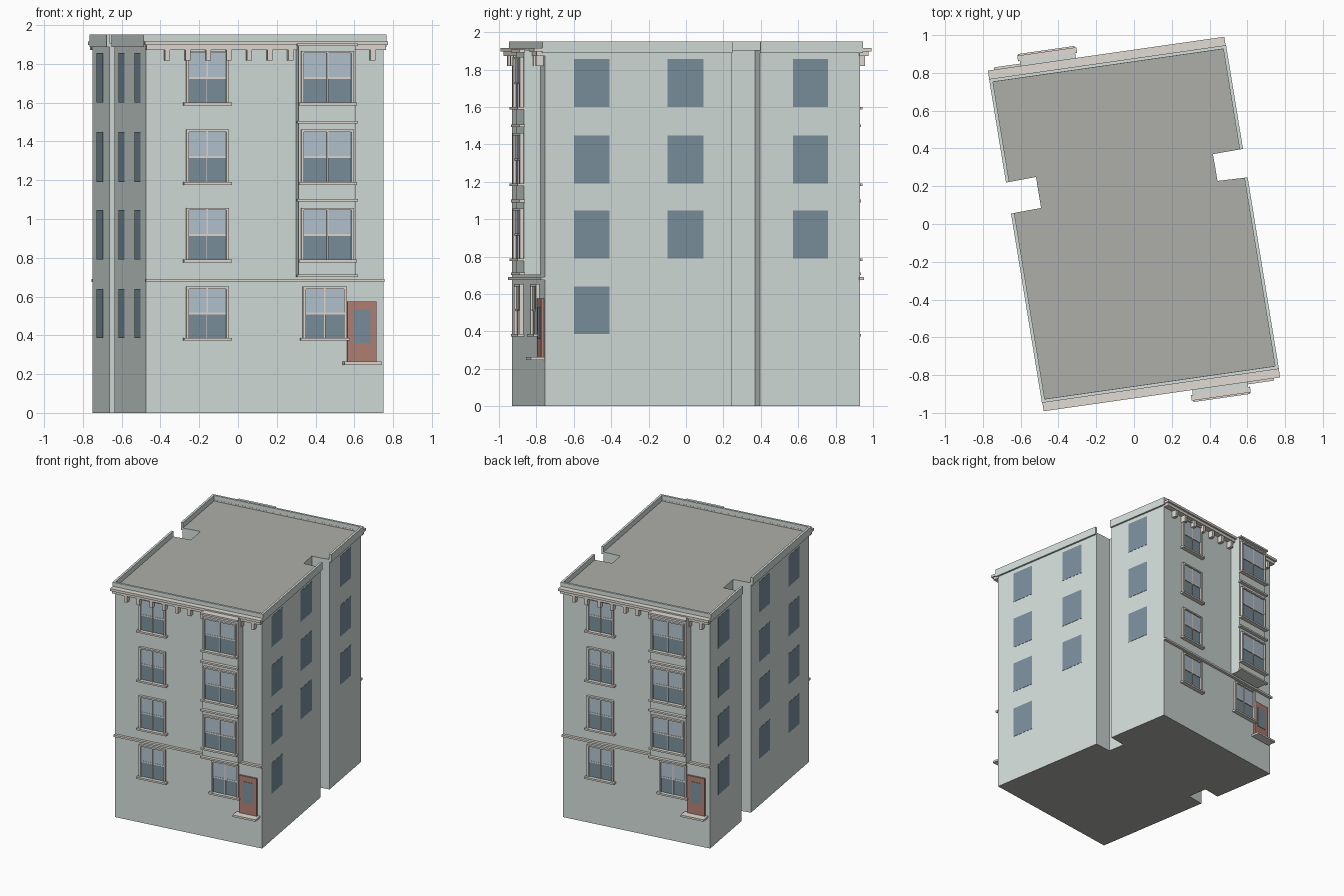
import bpy, bmesh
from mathutils import Vector

if "Cube" in bpy.data.objects:
    bpy.data.objects.remove(bpy.data.objects["Cube"])

def material(name, r, g, b):
    m = bpy.data.materials.new(name)
    m.diffuse_color = (r, g, b, 1)
    m.use_nodes = True
    m.node_tree.nodes["Principled BSDF"].inputs["Base Color"].default_value = m.diffuse_color
    return m

WALL = material("pale_green_wall", 0.66, 0.73, 0.71)
TRIM = material("beige_trim", 0.75, 0.71, 0.65)
ROOF = material("grey_roof", 0.42, 0.42, 0.40)
DARK = material("dark_glass", 0.20, 0.28, 0.34)
PALE = material("pale_glass", 0.46, 0.55, 0.63)
DOOR = material("brown_door", 0.45, 0.22, 0.17)

# Slightly skewed footprint corners
FL, FR = Vector((-0.475, -0.93)), Vector((0.75, -0.755))
BR, BL = -FL, -FR
U = (FR - FL).normalized()
W = (FR - FL).length
SLOPE = (FR.x - BR.x) / (BR.y - FR.y)
parts = {}

def right_at(y):
    return Vector((FR.x - SLOPE * (y - FR.y), y))

def left_at(y):
    return Vector((FL.x - SLOPE * (y - FL.y), y))

def slab(name, mat, p, q, d0, d1, z0, z1):
    """Box along wall line p-q (outside on the right hand), depth d0..d1."""
    bm = parts.setdefault(name, (bmesh.new(), mat))[0]
    t = (q - p).normalized()
    n = Vector((t.y, -t.x))
    ring = [p + n * d0, p + n * d1, q + n * d1, q + n * d0]
    lo = [bm.verts.new((*c, z0)) for c in ring]
    hi = [bm.verts.new((*c, z1)) for c in ring]
    bm.faces.new(lo)
    bm.faces.new(hi)
    for i in range(4):
        j = (i + 1) % 4
        bm.faces.new((lo[i], lo[j], hi[j], hi[i]))

# Main body with a light-well notch on each side
outline = [FL, FR, right_at(0.245), Vector((0.442, 0.228)), Vector((0.418, 0.37)),
           right_at(0.395), BR, BL, left_at(0.222), Vector((-0.519, 0.249)),
           Vector((-0.492, 0.085)), left_at(0.058)]
bm = bmesh.new()
base = bm.faces.new([bm.verts.new((*p, 0)) for p in outline])
top = bmesh.ops.extrude_face_region(bm, geom=[base])["geom"]
bmesh.ops.translate(bm, vec=(0, 0, 1.905), verts=[v for v in top if isinstance(v, bmesh.types.BMVert)])
bmesh.ops.recalc_face_normals(bm, faces=bm.faces)
for f in bm.faces:
    f.material_index = 1 if abs(f.normal.z) > 0.5 else 0
me = bpy.data.meshes.new("main_body")
bm.to_mesh(me)
bm.free()
me.materials.append(WALL)
me.materials.append(ROOF)
bpy.context.collection.objects.link(bpy.data.objects.new("main_body", me))

# Parapet, open at the notches
for p, q, a, b in [(FL, FR, .015, .015), (BR, BL, .015, .015), (FR, right_at(0.245), 0, 0),
                   (right_at(0.395), BR, 0, 0), (BL, left_at(0.222), 0, 0), (left_at(0.058), FL, 0, 0)]:
    t = (q - p).normalized()
    slab("parapet", WALL, p - t * a, q + t * b, -0.003, 0.015, 1.887, 1.95)

# Plain side windows
ROWS = [(0.387, 0.64), (0.79, 1.045), (1.19, 1.448), (1.60, 1.855)]
for col, (a, b) in enumerate([(-0.598, -0.41), (-0.10, 0.094), (0.571, 0.759)]):
    for z0, z1 in (ROWS if col == 0 else ROWS[1:]):
        slab("right_windows", DARK, right_at(a), right_at(b), -0.004, 0.002, z0, z1)
for a, b in [(-0.765, -0.58), (-0.262, -0.078), (0.43, 0.62)]:
    for z0, z1 in ROWS:
        slab("left_windows", DARK, left_at(b), left_at(a), -0.004, 0.002, z0, z1)

def facade(side, s):
    """Decorated facade; s=-1 turns it half round for the back."""
    def box(name, mat, u0, u1, d0, d1, z0, z1):
        slab(f"{side}_{name}", mat, s * (FL + U * u0), s * (FL + U * u1), d0, d1, z0, z1)

    def window(u0, u1, z0, z1, d):
        zm, um = (z0 + z1) / 2, (u0 + u1) / 2
        box("lower_sashes", DARK, u0, u1, d - .004, d + .005, z0, zm)
        box("upper_sashes", PALE, u0, u1, d - .004, d + .009, zm, z1)
        box("glazing_bars", TRIM, um - .004, um + .004, d, d + .013, z0, z1)
        box("glazing_bars", TRIM, u0, u1, d, d + .012, zm - .005, zm + .005)
        for a in (u0 - .014, u1):
            box("window_frames", TRIM, a, a + .014, d - .004, d + .02, z0, z1)
        box("window_frames", TRIM, u0 - .014, u1 + .014, d - .004, d + .02, z1, z1 + .012)
        box("window_sills", TRIM, u0 - .028, u1 + .028, d - .004, d + .034, z0 - .014, z0)

    # Bay with bands
    bay = 0.09
    box("bay", WALL, 0.782, 1.078, -0.005, bay, 0.70, 1.905)
    for z in (0.70, 1.09, 1.492, 1.892):
        box("bay_bands", TRIM, 0.772, 1.088, bay - .004, bay + .026, z, z + .014)
    # Sash windows
    for z0, z1 in ROWS:
        window(0.222, 0.416, z0, z1, 0)
    for z0, z1 in ROWS[1:]:
        window(0.808, 1.055, z0, z1, bay)
    window(0.83, 1.03, *ROWS[0], 0)
    # Door and step
    box("door", DOOR, 1.048, 1.199, -.004, .014, .262, .575)
    box("door_glass", DARK, 1.079, 1.168, .010, .017, .36, .53)
    box("door_step", TRIM, 1.025, 1.218, -.004, .072, .248, .264)
    # Band course, cornice and brackets
    box("band_course", TRIM, -0.003, W + .003, -.004, .022, .674, .69)
    box("cornice", TRIM, -0.012, W + .015, -.004, .06, 1.896, 1.916)
    box("cornice", TRIM, -0.003, W + .006, -.004, .045, 1.872, 1.896)
    for i in range(11):
        u = 0.1 + i * 0.107
        box("brackets", TRIM, u - .006, u + .02, -.004, .04, 1.818, 1.872)

facade("front", 1)
facade("back", -1)

# Turn the gathered boxes into objects
for name, (bm, mat) in parts.items():
    bmesh.ops.recalc_face_normals(bm, faces=bm.faces)
    me = bpy.data.meshes.new(name)
    bm.to_mesh(me)
    bm.free()
    me.materials.append(mat)
    bpy.context.collection.objects.link(bpy.data.objects.new(name, me))
